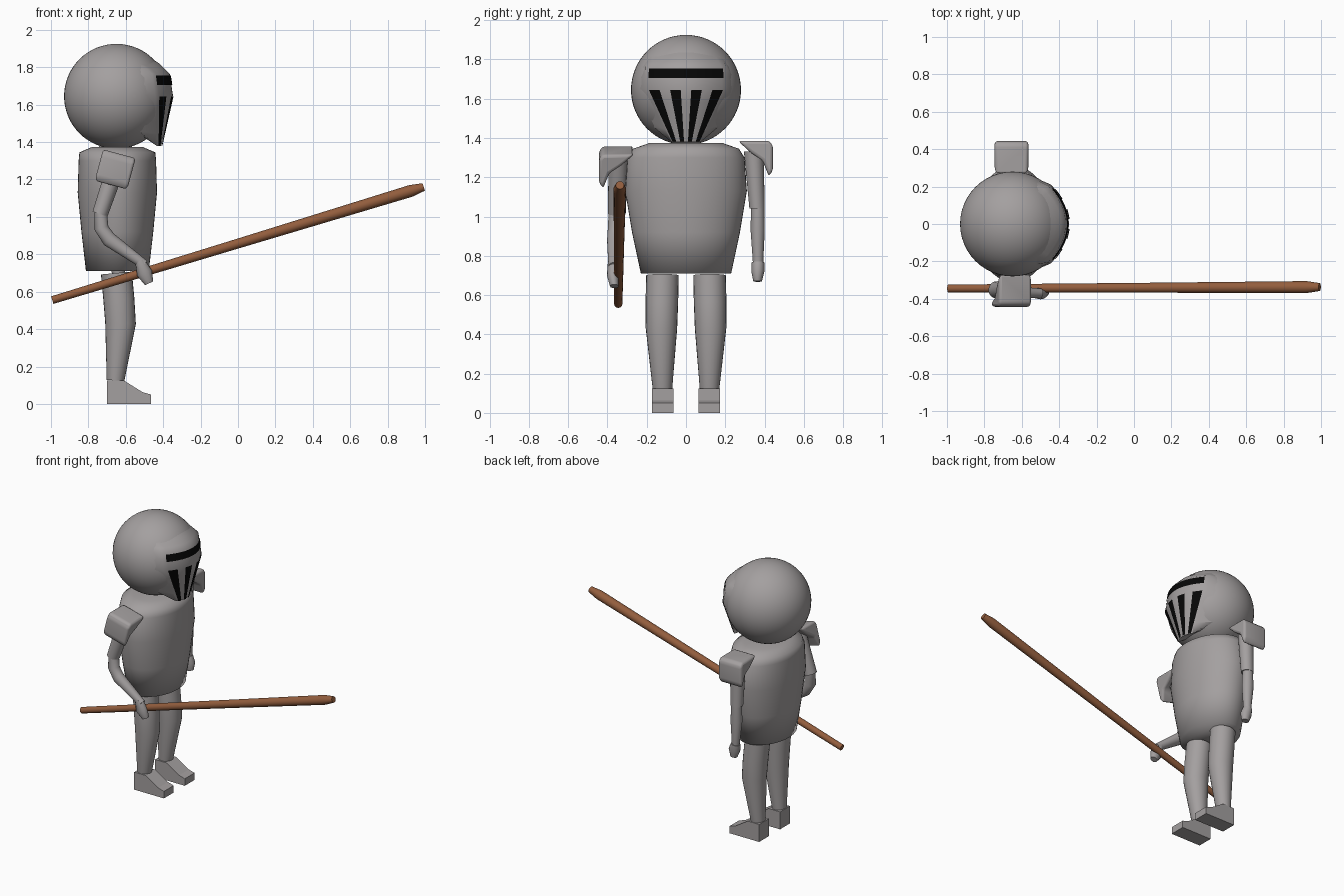
import bpy, bmesh, math
from mathutils import Vector, Matrix

if "Cube" in bpy.data.objects:
    bpy.data.objects.remove(bpy.data.objects["Cube"])

CX = -0.645


def material(name, rgb):
    m = bpy.data.materials.new(name)
    m.diffuse_color = (*rgb, 1)
    m.use_nodes = True
    m.node_tree.nodes["Principled BSDF"].inputs["Base Color"].default_value = m.diffuse_color
    return m


steel = material("steel", (0.37, 0.35, 0.35))
wood = material("wood", (0.29, 0.11, 0.047))
black = material("black", (0.002, 0.002, 0.002))


def finish(name, bm, mat=steel, bevel=0, angle=35):
    bmesh.ops.recalc_face_normals(bm, faces=bm.faces)
    me = bpy.data.meshes.new(name)
    bm.to_mesh(me)
    bm.free()
    ob = bpy.data.objects.new(name, me)
    bpy.context.collection.objects.link(ob)
    me.materials.append(mat)
    if bevel:
        b = ob.modifiers.new("bevel", 'BEVEL')
        b.width, b.segments = bevel, 3
    if angle:
        bpy.ops.object.select_all(action='DESELECT')
        ob.select_set(True)
        bpy.context.view_layer.objects.active = ob
        bpy.ops.object.shade_smooth_by_angle(angle=math.radians(angle))
    return ob


def tube(name, secs, n=24, mat=steel, angle=50):
    """Capped loft through (x, y, z, radius in the xz plane, radius along y)."""
    bm = bmesh.new()
    pts = [Vector(s[:3]) for s in secs]
    rings = []
    for i, s in enumerate(secs):
        d = pts[min(i + 1, len(pts) - 1)] - pts[max(i - 1, 0)]
        u = Vector((-d.z, 0, d.x)).normalized()
        rings.append([bm.verts.new(pts[i] + u * s[3] * math.cos(a) + Vector((0, s[4] * math.sin(a), 0)))
                      for a in (2 * math.pi * k / n for k in range(n))])
    for a, b in zip(rings, rings[1:]):
        for k in range(n):
            bm.faces.new((a[k], a[(k + 1) % n], b[(k + 1) % n], b[k]))
    bm.faces.new(rings[0])
    bm.faces.new(rings[-1])
    return finish(name, bm, mat, angle=angle)


def prism(name, pts, offset, bevel=0, matrix=None):
    """Solid made by sweeping a flat outline along offset."""
    bm = bmesh.new()
    a = [bm.verts.new(p) for p in pts]
    b = [bm.verts.new(Vector(p) + Vector(offset)) for p in pts]
    bm.faces.new(a)
    bm.faces.new(b)
    for k in range(len(a)):
        bm.faces.new((a[k - 1], a[k], b[k], b[k - 1]))
    if matrix:
        bm.transform(matrix)
    return finish(name, bm, steel, bevel, 80 if bevel else 0)


def sheet(name, rows, mat=steel):
    """Quad surface through equal rows of points."""
    bm = bmesh.new()
    g = [[bm.verts.new(p) for p in r] for r in rows]
    for a, b in zip(g, g[1:]):
        for k in range(len(a) - 1):
            bm.faces.new((a[k], a[k + 1], b[k + 1], b[k]))
    return finish(name, bm, mat, angle=60)


# helmet ball
bm = bmesh.new()
bmesh.ops.create_uvsphere(bm, u_segments=48, v_segments=32, radius=0.28,
                          matrix=Matrix.Translation((-0.65, 0, 1.645)))
finish("helmet", bm)

# visor: curved plate standing proud of the helmet (z, half width, front x, bend)
plate = [(1.87, .10, -.50, .03), (1.82, .17, -.42, .095), (1.765, .205, -.365, .095),
         (1.65, .21, -.348, .095), (1.38, .075, -.41, .025)]


def on_plate(s, z, out=0):
    for a, b in zip(plate, plate[1:]):
        if z >= b[0] - 1e-6:
            break
    t = (a[0] - z) / (a[0] - b[0])
    hw, x, bend = (a[i] + (b[i] - a[i]) * t for i in (1, 2, 3))
    return Vector((x - bend * s * s + out, s * hw, z))


def on_ball(z, sign):
    """Point just under the helmet surface where the visor blends in."""
    z = max(z, 1.46)
    return Vector((-.53, sign * .98 * math.sqrt(.064 - (z - 1.645) ** 2), z))


cols = [k / 8 for k in range(-8, 9)]
levels = [1.87, 1.82, 1.79, 1.765, 1.71, 1.65, 1.58, 1.51, 1.445, 1.38]
rows = [[on_ball(z, -1)] + [on_plate(s, z) for s in cols] + [on_ball(z, 1)] for z in levels]
# chin underside
rows.append([Vector((-.51 - (.09 if abs(p.y) > .08 else 0), p.y, 1.43)) for p in rows[-1]])
rows.append([Vector((-.60, p.y * .9, 1.47)) for p in rows[-1]])
sheet("visor", rows)

# eye slit and breathing slits
sheet("eye_slit", [[on_plate(.92 * s, z, .005) for s in cols] for z in (1.755, 1.73, 1.705)], black)
for i in range(4):
    s0 = -.91 + .52 * i
    sheet("breath_slit", [[on_plate(s0 + .065 * k, z, .006) for k in range(5)]
                          for z in (1.645, 1.58, 1.51, 1.445, 1.381)], black)

# breastplate
tube("torso", [(CX, 0, .71, .168, .23), (CX, 0, .92, .192, .275), (CX, 0, 1.13, .212, .31),
               (CX, 0, 1.30, .207, .298), (CX, 0, 1.345, .203, .27), (CX, 0, 1.375, .133, .185)], 48, angle=120)

# legs and feet
for side, s in (("right", -1), ("left", 1)):
    tube(side + "_leg", [(-.65, s * .12, .70, .083, .083), (-.637, s * .123, .56, .083, .083),
                         (-.628, s * .125, .43, .082, .080), (-.655, s * .12, .125, .047, .050)])
    prism(side + "_foot", [(x, s * .118 - .055, z) for x, z in
                           ((-.70, 0), (-.465, 0), (-.465, .05), (-.51, .063), (-.61, .125), (-.70, .125))],
          (0, .11, 0))

# shoulder guards
guard = [(.265, 1.385), (.425, 1.385), (.443, 1.36), (.443, 1.235), (.422, 1.205), (.39, 1.285), (.33, 1.325)]
prism("left_shoulder_guard", [(-.745, y, z) for y, z in guard], (.18, 0, 0), .018)
pivot = Matrix.Translation((-.655, 0, 1.26))
swing = pivot @ Matrix.Rotation(math.radians(15), 4, 'Y') @ pivot.inverted()
prism("right_shoulder_guard", [(-.745, -y, z - .045) for y, z in guard], (.18, 0, 0), .018, swing)

# left arm hanging straight
tube("left_upper_arm", [(-.655, .345, 1.33, .05, .05), (-.655, .362, 1.04, .043, .039)])
tube("left_forearm", [(-.655, .365, 1.06, .034, .034), (-.655, .365, .93, .04, .036),
                      (-.65, .367, .76, .025, .026)])
tube("left_hand", [(-.65, .367, .765, .03, .033), (-.64, .366, .72, .04, .033), (-.635, .365, .67, .025, .022)], 12)

# right arm bent around the lance
tube("right_upper_arm", [(-.645, -.345, 1.29, .05, .05), (-.738, -.352, 1.015, .042, .045)])
tube("right_forearm", [(-.735, -.355, 1.04, .033, .038), (-.73, -.36, .94, .038, .038),
                       (-.69, -.365, .88, .04, .037), (-.50, -.37, .745, .025, .025)])
tube("right_hand", [(-.525, -.37, .765, .026, .028), (-.50, -.373, .70, .042, .03),
                    (-.475, -.365, .645, .024, .022)], 12)

# lance
a, b = Vector((-.993, -.345, .555)), Vector((.993, -.337, 1.16))
tube("lance", [(*a.lerp(b, t), r, r) for t, r in ((0, .021), (.5, .026), (.965, .032), (1, .021))], 20, wood)
